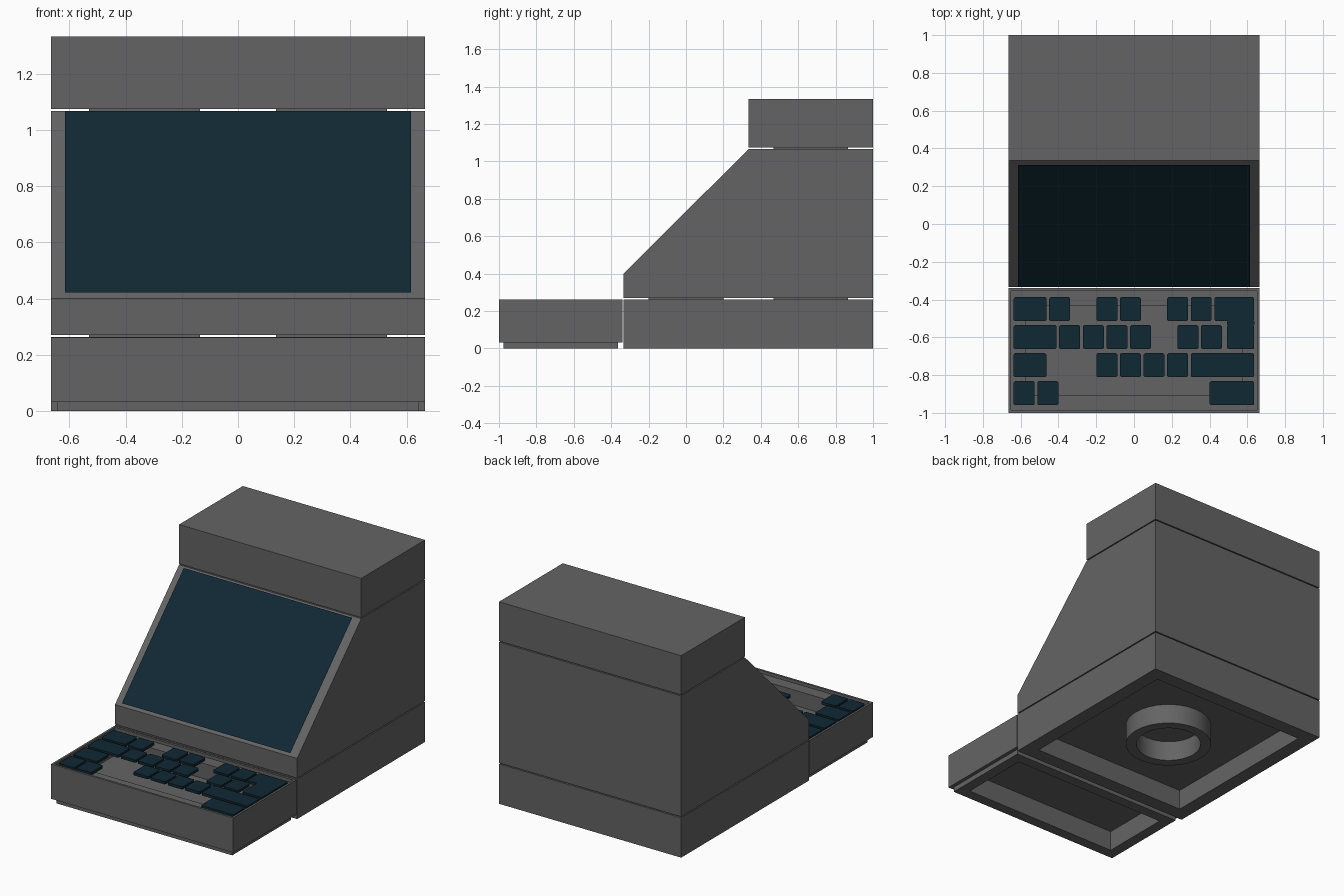
import bpy, bmesh
from mathutils import Vector

if "Cube" in bpy.data.objects:
    bpy.data.objects.remove(bpy.data.objects["Cube"], do_unlink=True)


def material(name, rgb):
    m = bpy.data.materials.new(name)
    m.use_nodes = True
    m.diffuse_color = (*rgb, 1)
    m.node_tree.nodes["Principled BSDF"].inputs["Base Color"].default_value = (*rgb, 1)
    return m


GREY = material("casing grey", (0.127, 0.127, 0.127))
TEAL = material("dark teal", (0.0052, 0.0212, 0.0331))
HALF = 0.665   # half width of the casing
STEP = 0.133   # rim width and pocket depth


def finish(name, bm, mat):
    bmesh.ops.recalc_face_normals(bm, faces=bm.faces)
    mesh = bpy.data.meshes.new(name)
    bm.to_mesh(mesh)
    bm.free()
    mesh.materials.append(mat)
    ob = bpy.data.objects.new(name, mesh)
    bpy.context.collection.objects.link(ob)
    return ob


def prism(bm, profile, x0, x1):
    """Extrude a (y, z) outline from x0 to x1."""
    face = bm.faces.new([bm.verts.new((x0, y, z)) for y, z in profile])
    out = bmesh.ops.extrude_face_region(bm, geom=[face])["geom"]
    verts = [v for v in out if isinstance(v, bmesh.types.BMVert)]
    bmesh.ops.translate(bm, verts=verts, vec=(x1 - x0, 0, 0))
    bmesh.ops.recalc_face_normals(bm, faces=bm.faces)


def box(bm, x0, x1, y0, y1, z0, z1):
    prism(bm, [(y0, z0), (y1, z0), (y1, z1), (y0, z1)], x0, x1)


def terrace(bm, direction, steps):
    """Inset the face pointing up or down, then raise or sink it, repeatedly."""
    bm.normal_update()
    face = max(bm.faces, key=lambda f: f.normal.z * direction)
    for inset, dz in steps:
        bmesh.ops.inset_individual(bm, faces=[face], thickness=inset)
        face = bmesh.ops.extrude_discrete_faces(bm, faces=[face])["faces"][0]
        bmesh.ops.translate(bm, verts=face.verts[:], vec=(0, 0, dz))


# Base with a pocket underneath
bm = bmesh.new()
box(bm, -HALF, HALF, -0.333, 1, 0, 0.263)
terrace(bm, -1, [(STEP, STEP)])
finish("base", bm, GREY)

# Swivel ring inside the base pocket
bm = bmesh.new()
sides = 32
loops = []
for radius, z in ((0.2, 0), (0.265, 0), (0.265, STEP), (0.2, STEP)):
    loops.append(bmesh.ops.create_circle(bm, segments=sides, radius=radius)["verts"])
    bmesh.ops.translate(bm, verts=loops[-1], vec=(0, 0.333, z))
for a, b in zip(loops, loops[1:] + loops[:1]):
    for i in range(sides):
        j = (i + 1) % sides
        bm.faces.new((a[i], a[j], b[j], b[i]))
ring = finish("swivel_ring", bm, GREY)
bpy.context.view_layer.objects.active = ring
ring.select_set(True)
bpy.ops.object.shade_smooth_by_angle()
ring.select_set(False)

# Sloped display housing
bm = bmesh.new()
prism(bm, [(-0.333, 0.27), (1, 0.27), (1, 1.067), (0.335, 1.067), (-0.333, 0.4)], -HALF, HALF)
finish("display_housing", bm, GREY)

# Upper housing
bm = bmesh.new()
box(bm, -HALF, HALF, 0.335, 1, 1.074, 1.333)
finish("upper_housing", bm, GREY)

# Spacers that hold the housings apart
bm = bmesh.new()
for side in (-1, 1):
    x0, x1 = sorted((side * 0.135, side * 0.53))
    for y, z in ((-0.2, 0.263), (0.467, 0.263), (0.467, 1.067)):
        box(bm, x0, x1, y, y + 0.4, z, z + 0.007)
finish("spacers", bm, GREY)

# Screen sheet floating just off the slope
bm = bmesh.new()
bm.faces.new([bm.verts.new((x, y, y + 0.755)) for x, y in
              ((-0.615, -0.333), (0.615, -0.333), (0.615, 0.313), (-0.615, 0.313))])
finish("screen", bm, TEAL)

# Keyboard case: rimmed tray and well on top, foot and pocket below
bm = bmesh.new()
box(bm, -HALF, HALF, -1, -0.34, 0.033, 0.262)
terrace(bm, 1, [(0.02, -0.02), (0.113, -0.1)])
terrace(bm, -1, [(0.033, -0.033), (0.1, STEP)])
finish("keyboard_case", bm, GREY)

# Keys: start and width in key units, row by row from the back
rows = [
    [(0, 1.5), (1.5, 1), (3.5, 1), (4.5, 1), (6.5, 1), (7.5, 1), (8.5, 1.8)],
    [(0, 1.93)] + [(1.93 + k, 1) for k in (0, 1, 2, 3, 5, 6)] + [(9.04, 1.26)],
    [(0, 1.5)] + [(k + 0.5, 1) for k in (3, 4, 5, 6)] + [(7.5, 2.8)],
    [(0, 1), (1, 1), (8.3, 2)],
]
UNIT, GAP, KEY_DEPTH = 0.125, 0.014, 0.127
bm = bmesh.new()
for r, row in enumerate(rows):
    back = -0.387 - r * 0.1485
    for start, width in row:
        x0 = -0.637 + start * UNIT
        box(bm, x0, x0 + width * UNIT - GAP, back - KEY_DEPTH, back, 0.242, 0.26)
# Tall leg of the return key
box(bm, 0.493, 0.637, -0.54, -0.51, 0.242, 0.26)
upright = [e for e in bm.edges
           if abs((e.verts[0].co - e.verts[1].co).normalized().dot(Vector((0, 0, 1)))) > 0.9]
bmesh.ops.bevel(bm, geom=upright, offset=0.007, segments=1, affect='EDGES')
finish("keys", bm, TEAL)
